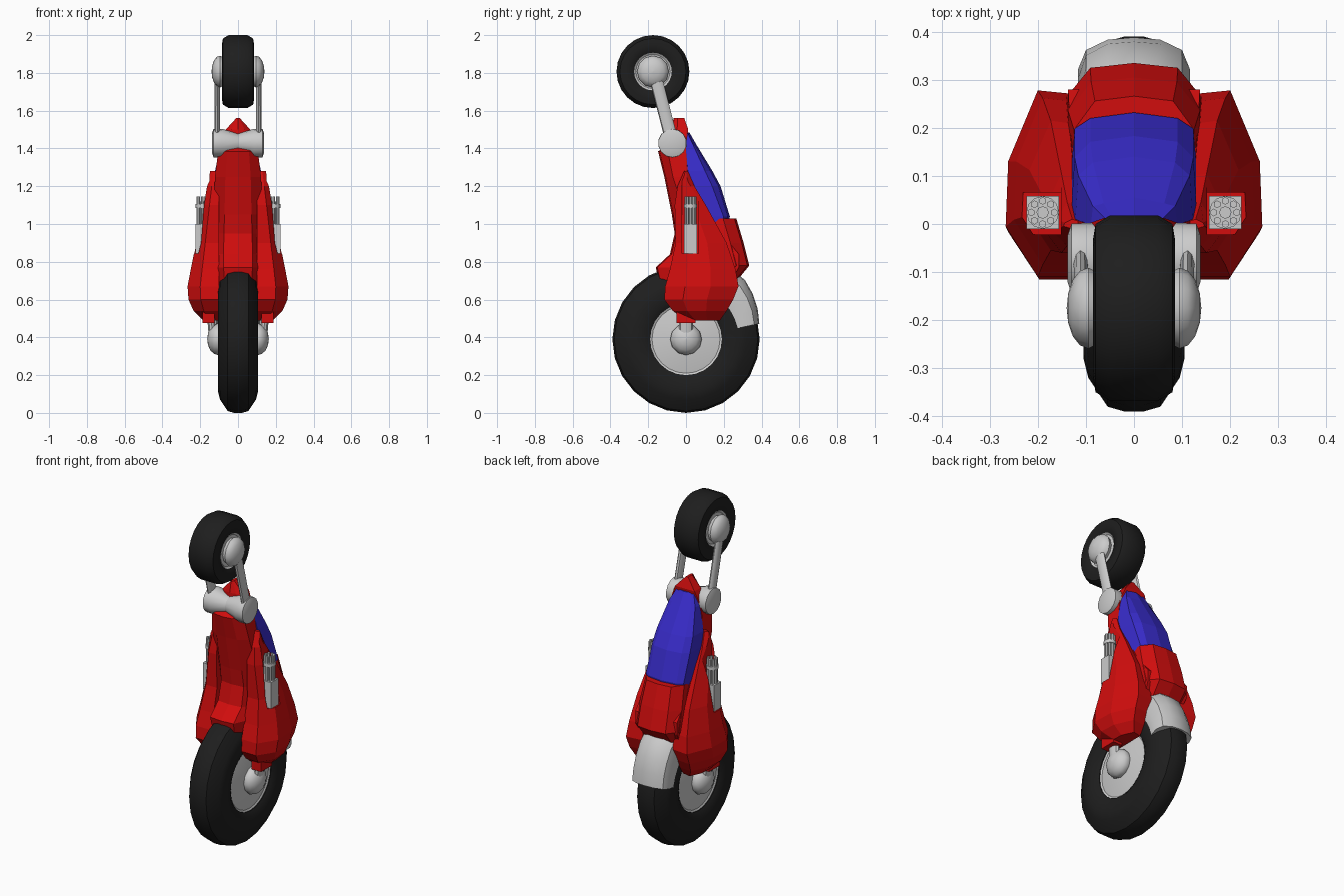
import bpy, bmesh, math
from mathutils import Vector

if "Cube" in bpy.data.objects:
    bpy.data.objects.remove(bpy.data.objects["Cube"])


def material(name, rgb):
    m = bpy.data.materials.new(name)
    m.use_nodes = True
    m.diffuse_color = (*rgb, 1)
    m.node_tree.nodes["Principled BSDF"].inputs["Base Color"].default_value = (*rgb, 1)
    return m


RED = material("red paint", (0.64, 0.004, 0.004))
BLUE = material("blue glass", (0.04, 0.025, 0.6))
BLACK = material("black rubber", (0.013, 0.013, 0.013))
GREY = material("light grey metal", (0.6, 0.6, 0.6))


def finish(name, bm, mat, smooth=0):
    bmesh.ops.recalc_face_normals(bm, faces=bm.faces)
    mesh = bpy.data.meshes.new(name)
    bm.to_mesh(mesh)
    bm.free()
    ob = bpy.data.objects.new(name, mesh)
    bpy.context.collection.objects.link(ob)
    mesh.materials.append(mat)
    bpy.ops.object.select_all(action="DESELECT")
    ob.select_set(True)
    bpy.context.view_layer.objects.active = ob
    if smooth:
        bpy.ops.object.shade_smooth_by_angle(angle=math.radians(smooth))
    return ob


def loft(name, rings, mat, smooth=0, closed=False):
    """Skin a list of equal-length point rings; cap the ends unless closed."""
    bm = bmesh.new()
    vs = [[bm.verts.new(p) for p in ring] for ring in rings]
    n = len(vs[0])
    pairs = list(zip(vs, vs[1:])) + ([(vs[-1], vs[0])] if closed else [])
    for a, b in pairs:
        for i in range(n):
            j = (i + 1) % n
            bm.faces.new((a[i], a[j], b[j], b[i]))
    if not closed:
        bm.faces.new(vs[0])
        bm.faces.new(vs[-1])
    return finish(name, bm, mat, smooth)


def lathe_x(name, profile, y, z, mat, seg=20, smooth=35, closed=False):
    """Turn (x, radius) points about an axle parallel to x."""
    turns = [2 * math.pi * i / seg for i in range(seg)]
    rings = [[(x, y + r * math.sin(t), z + r * math.cos(t)) for t in turns]
             for x, r in profile]
    return loft(name, rings, mat, smooth, closed)


def rod(name, a, b, r, mat, seg=10, flat=1.0):
    """Round bar between two points, optionally flattened along x."""
    a, b = Vector(a), Vector(b)
    bm = bmesh.new()
    bmesh.ops.create_cone(bm, cap_ends=True, segments=seg, radius1=r, radius2=r,
                          depth=(b - a).length)
    q = Vector((0, 0, 1)).rotation_difference(b - a)
    for v in bm.verts:
        p = q @ v.co
        p.x *= flat
        v.co = p + (a + b) / 2
    return finish(name, bm, mat, 35)


def box(name, lo, hi, mat):
    bm = bmesh.new()
    bmesh.ops.create_cube(bm, size=1)
    for v in bm.verts:
        v.co = [(l + h) / 2 + c * (h - l) for l, h, c in zip(lo, hi, v.co)]
    return finish(name, bm, mat)


def mirrored(half):
    return half + [(-x, y) for x, y in reversed(half) if abs(x) > 1e-5]


# Wheels: tyre, dished rim and hub domes
def wheel(prefix, y, z, tyre, rim, hub_x, hub_r, hub_len):
    half = [(x, r) for x, r in tyre]
    lathe_x(prefix + "_tyre", half + [(-x, r) for x, r in reversed(half)], y, z, BLACK, 24, 40, True)
    side = rim + [(rim[-1][0], 0.01)]
    lathe_x(prefix + "_rim", [(-x, r) for x, r in reversed(side)] + side, y, z, GREY, 24)
    for s, label in ((1, "left"), (-1, "right")):
        dome = [(s * (hub_x + hub_len * math.sin(a)), hub_r * math.cos(a) + 0.001)
                for a in (-0.5, 0, 0.4, 0.8, 1.2, math.pi / 2)]
        lathe_x(f"{prefix}_hub_{label}", dome, y, z, GREY, 12, 40)


wheel("rear_wheel", 0, 0.39,
      [(0.085, 0.19), (0.1, 0.215), (0.105, 0.28), (0.095, 0.32), (0.055, 0.38), (0.02, 0.39)],
      [(0.088, 0.205), (0.075, 0.18), (0.095, 0.07)], 0.105, 0.083, 0.058)
wheel("front_wheel", -0.175, 1.807,
      [(0.065, 0.09), (0.08, 0.105), (0.085, 0.145), (0.08, 0.175), (0.05, 0.193)],
      [(0.078, 0.1), (0.07, 0.09), (0.075, 0.05)], 0.095, 0.083, 0.045)

# Central hull: level sections of front y, back y and half width
hull = [(0.62, -0.11, 0.20, 0.125), (0.7, -0.145, 0.24, 0.13), (0.77, -0.16, 0.28, 0.14),
        (0.84, -0.085, 0.28, 0.14), (0.95, -0.06, 0.19, 0.135), (1.05, -0.075, 0.13, 0.13),
        (1.25, -0.115, 0.015, 0.122), (1.385, -0.148, 0.0, 0.105), (1.42, -0.08, 0.0, 0.1),
        (1.5, -0.078, 0.012, 0.065), (1.562, -0.065, -0.01, 0.008)]
loft("central_hull", [[(x, y, z) for x, y in mirrored(
    [(0, f), (w * 0.55, f + 0.008), (w, f + (b - f) * 0.35), (w * 0.98, b), (0, b)])]
    for z, f, b, w in hull], RED)

# Tail cowl arching over the mudguard
tail = [(0.67, 0.245, 0.13), (0.78, 0.335, 0.14), (0.9, 0.305, 0.137), (1.03, 0.266, 0.125)]
loft("tail_cowl", [[(x, y, z) for x, y in mirrored(
    [(0, 0.1), (w, 0.1), (w, b - 0.07), (w * 0.65, b - 0.01), (0, b)])]
    for z, b, w in tail], RED)

# Canopy with a centre ridge
canopy = [(0.94, 0.17, 0.215, 0.125), (1.04, 0.12, 0.232, 0.13), (1.2, 0.035, 0.183, 0.13),
          (1.28, 0.01, 0.14, 0.122), (1.42, -0.005, 0.055, 0.09), (1.485, -0.015, 0.018, 0.06)]
loft("canopy", [[(x, y, z) for x, y in mirrored(
    [(0, f - 0.03), (w, f), (w * 0.95, f + (b - f) * 0.7), (w * 0.7, b - 0.012), (0, b)])]
    for z, f, b, w in canopy], BLUE)

# Mudguard wrapped over the rear wheel
guard = []
for i in range(7):
    t = math.radians(12 + i * 11)
    grow = 0.045 * min(1, i / 3)
    arch = [(0.108, 0.28), (0.116, 0.33), (0.1, 0.37 + grow * 0.7), (0.055, 0.392 + grow), (0, 0.397 + grow)]
    guard.append([(x, r * math.cos(t), 0.39 + r * math.sin(t)) for x, r in mirrored(arch)])
loft("rear_mudguard", guard, GREY, 35)

# Steering drum, waisted in the middle
lathe_x("steering_drum", [(-0.138, 0.05), (-0.13, 0.075), (-0.085, 0.076), (0, 0.05),
                          (0.085, 0.076), (0.13, 0.075), (0.138, 0.05)], -0.072, 1.428, GREY, 14, 30)

# Side pods: level sections of front y, back y and outer x
pod = [(0.49, 0.0, 0.18, 0.185), (0.54, -0.07, 0.215, 0.235), (0.6, -0.115, 0.25, 0.262),
       (0.67, -0.11, 0.278, 0.267), (0.76, -0.085, 0.262, 0.25), (0.9, -0.055, 0.215, 0.222),
       (1.1, -0.06, 0.105, 0.185), (1.2, -0.045, 0.045, 0.165), (1.28, -0.01, 0.01, 0.147)]
for s, label in ((1, "left"), (-1, "right")):
    rings = []
    for z, f, b, xo in pod:
        d, xm = b - f, 0.1 + (xo - 0.1) * 0.6
        rings.append([(s * x, y, z) for x, y in (
            (0.1, f), (xm, f), (xo, f + 0.27 * d), (xo * 0.98, f + 0.62 * d), (xm, b), (0.1, b - 0.01))])
    body = loft("side_pod_" + label, rings, RED)

    # Open recess for the gun
    xs = sorted((s * 0.152, s * 0.32))
    cutter = box("recess_cutter", (xs[0], -0.022, 0.845), (xs[1], 0.066, 1.35), RED)
    cutter.hide_render = True
    mod = body.modifiers.new("recess", "BOOLEAN")
    mod.operation, mod.solver, mod.object = "DIFFERENCE", "EXACT", cutter
    bpy.context.view_layer.objects.active = body
    bpy.ops.object.modifier_apply(modifier=mod.name)
    bpy.data.objects.remove(cutter)

    # Rotary gun: casing, core, barrels and collar
    gx, gy = s * 0.19, 0.024
    box("gun_casing_" + label, (gx - 0.034, gy - 0.034, 0.845), (gx + 0.034, gy + 0.034, 1.0), GREY)
    rod("gun_core_" + label, (gx, gy, 1.0), (gx, gy, 1.12), 0.013, GREY, 8)
    rod("gun_collar_" + label, (gx, gy, 1.085), (gx, gy, 1.105), 0.034, GREY, 12)
    for i in range(8):
        t = i * math.pi / 4
        bx, by = gx + 0.024 * math.cos(t), gy + 0.024 * math.sin(t)
        rod(f"gun_barrel_{label}_{i + 1}", (bx, by, 1.0), (bx, by, 1.145), 0.008, GREY, 6)

    # Rear axle mount and strut, front fork arm
    xs = sorted((s * 0.125, s * 0.187))
    box("axle_mount_" + label, (xs[0], -0.05, 0.475), (xs[1], 0.05, 0.6), RED)
    rod("rear_strut_" + label, (s * 0.145, 0, 0.5), (s * 0.13, 0, 0.39), 0.036, GREY, 10, 0.6)
    rod("fork_arm_" + label, (s * 0.108, -0.165, 1.79), (s * 0.112, -0.075, 1.44), 0.034, GREY, 10, 0.45)
